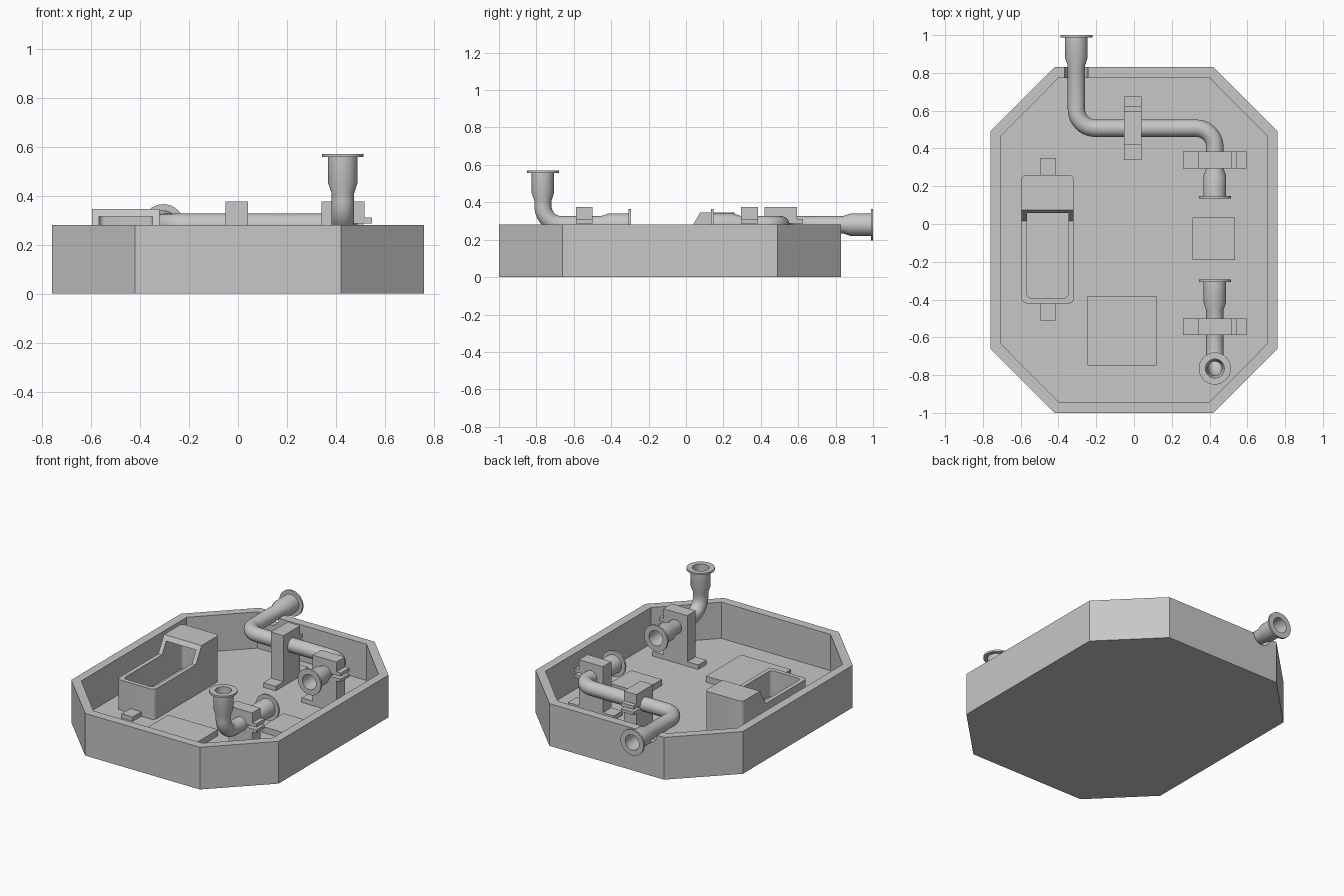
import bpy, bmesh, math
from mathutils import Vector

cube = bpy.data.objects.get("Cube")
if cube:
    bpy.data.objects.remove(cube, do_unlink=True)

grey = bpy.data.materials.new("plain_grey")
grey.use_nodes = True
COLOUR = (0.57, 0.57, 0.57, 1)
grey.diffuse_color = COLOUR
grey.node_tree.nodes["Principled BSDF"].inputs["Base Color"].default_value = COLOUR

FLOOR, RIM, PIPE_Z = 0.04, 0.28, 0.28


def finish(name, bm):
    bmesh.ops.recalc_face_normals(bm, faces=bm.faces)
    mesh = bpy.data.meshes.new(name)
    bm.to_mesh(mesh)
    bm.free()
    mesh.materials.append(grey)
    obj = bpy.data.objects.new(name, mesh)
    bpy.context.collection.objects.link(obj)
    return obj


def prism(name, outline, axis, low, high, rounding=0):
    """Extrude a 2D outline along an axis, optionally rounding upright edges."""
    place = {"x": lambda a, b, d: (d, a, b),
             "y": lambda a, b, d: (a, d, b),
             "z": lambda a, b, d: (a, b, d)}[axis]
    bm = bmesh.new()
    ends = [[bm.verts.new(place(a, b, d)) for a, b in outline] for d in (low, high)]
    for ring in ends:
        bm.faces.new(ring)
    n = len(outline)
    for i in range(n):
        j = (i + 1) % n
        bm.faces.new((ends[0][i], ends[0][j], ends[1][j], ends[1][i]))
    if rounding:
        bmesh.ops.recalc_face_normals(bm, faces=bm.faces)
        upright = [e for e in bm.edges
                   if abs(e.verts[0].co.z - e.verts[1].co.z) > 0.999 * e.calc_length()]
        bmesh.ops.bevel(bm, geom=upright, offset=rounding, segments=5,
                        profile=0.5, affect="EDGES")
    return finish(name, bm)


def rect(x0, x1, y0, y1):
    return [(x0, y0), (x1, y0), (x1, y1), (x0, y1)]


def cut(obj, *cutters):
    """Subtract the cutters, bake the result and discard the cutters."""
    for c in cutters:
        c.hide_render = True
        mod = obj.modifiers.new("cut", "BOOLEAN")
        mod.operation, mod.solver, mod.object = "DIFFERENCE", "EXACT", c
    deps = bpy.context.evaluated_depsgraph_get()
    mesh = bpy.data.meshes.new_from_object(obj.evaluated_get(deps))
    obj.modifiers.clear()
    obj.data = mesh
    for c in cutters:
        bpy.data.objects.remove(c, do_unlink=True)


def smooth(obj):
    bpy.ops.object.select_all(action="DESELECT")
    obj.select_set(True)
    bpy.context.view_layer.objects.active = obj
    bpy.ops.object.shade_smooth_by_angle(angle=math.radians(30))


def pipe(name, corners, normal, bend=0.1, sides=32):
    """Hollow flanged pipe along a flat path with rounded corners."""
    pts = [Vector(c) for c in corners]
    normal = Vector(normal)
    arcs = []
    for a, b, c in zip(pts, pts[1:], pts[2:]):
        u, v = (b - a).normalized(), (c - b).normalized()
        centre = b - u * bend + v * bend
        for k in range(11):
            t = math.pi / 2 * k / 10
            arcs.append((centre - v * bend * math.cos(t) + u * bend * math.sin(t),
                         u * math.cos(t) + v * math.sin(t)))
    u, v = (pts[1] - pts[0]).normalized(), (pts[-1] - pts[-2]).normalized()

    def stations(fitting, radius):
        start = [(pts[0] + u * d, u, r) for d, r in fitting]
        end = [(pts[-1] - v * d, v, r) for d, r in reversed(fitting)]
        return start + [(p, t, radius) for p, t in arcs] + end

    outside = [(0, 0.085), (0.012, 0.085), (0.012, 0.06), (0.12, 0.06), (0.16, 0.046)]
    bore = [(0, 0.05), (0.11, 0.05), (0.15, 0.037)]
    bm = bmesh.new()
    rings = []
    for p, t, r in stations(outside, 0.046) + stations(bore, 0.037)[::-1]:
        side = t.cross(normal)
        rings.append([bm.verts.new(p + r * (side * math.cos(a) + normal * math.sin(a)))
                      for a in (math.tau * i / sides for i in range(sides))])
    for k, ring in enumerate(rings):
        after = rings[(k + 1) % len(rings)]
        for i in range(sides):
            j = (i + 1) % sides
            bm.faces.new((ring[i], ring[j], after[j], after[i]))
    smooth(finish(name, bm))


# Octagonal tray with a half-round notch in the back wall
def octagon(x, nose, front, back, side_front, side_back):
    half = [(nose, front), (x, side_front), (x, side_back), (nose, back)]
    return half + [(-a, b) for a, b in reversed(half)]


tray = prism("tray", octagon(0.76, 0.42, -1, 0.83, -0.66, 0.49), "z", 0, RIM)
hollow = prism("tray_cutter", octagon(0.703, 0.4, -0.942, 0.773, -0.636, 0.467),
               "z", FLOOR, 0.5)
PORT_X = -0.305
circle = [(PORT_X + 0.062 * math.cos(math.tau * i / 32),
           PIPE_Z + 0.062 * math.sin(math.tau * i / 32)) for i in range(32)]
notch = prism("notch_cutter", circle, "y", 0.7, 0.9)
cut(tray, hollow, notch)

# Tank with a raised hood, an open trough and two floor tabs
tank = prism("tank", [(-0.42, FLOOR), (0.26, FLOOR), (0.26, 0.345), (0.075, 0.345),
                      (0.015, 0.24), (-0.42, 0.24)], "x", -0.595, -0.32, 0.025)
trough = prism("trough_cutter", rect(-0.567, -0.348, -0.392, 0.23), "z",
               0.07, 0.315, 0.025)
cut(tank, trough)
smooth(tank)
for name, y in (("tank_front_tab", -0.51), ("tank_back_tab", 0.26)):
    prism(name, rect(-0.495, -0.415, y, y + 0.09), "z", FLOOR, 0.07)

# Raised floor pads
prism("large_pad", rect(-0.245, 0.12, -0.75, -0.38), "z", FLOOR, 0.08)
prism("small_pad", rect(0.31, 0.535, -0.19, 0.035), "z", FLOOR, 0.08)


# Pipe clamps: footed block with a split clamping ear on one side
def clamp(name, axis, centre, low, high):
    ear = [(0.168, FLOOR), (0.168, 0.07), (0.0875, 0.07), (0.0875, 0.25), (0.118, 0.25),
           (0.118, 0.27), (0.03, 0.27), (0.03, 0.287), (0.118, 0.287), (0.118, 0.31),
           (0.0875, 0.31), (0.0875, 0.375)]
    plain = [(-0.0875, 0.375), (-0.0875, 0.07), (-0.168, 0.07), (-0.168, FLOOR)]
    prism(name, [(centre + a, z) for a, z in ear + plain], axis, low, high)


clamp("back_clamp", "x", 0.507, -0.052, 0.04)
clamp("middle_clamp", "y", 0.428, 0.295, 0.385)
clamp("front_clamp", "y", 0.428, -0.587, -0.5)

# Pipes
pipe("back_pipe", [(PORT_X, 1, PIPE_Z), (PORT_X, 0.507, PIPE_Z),
                   (0.428, 0.507, PIPE_Z), (0.428, 0.135, PIPE_Z)], (0, 0, 1))
pipe("front_pipe", [(0.428, -0.295, PIPE_Z), (0.428, -0.765, PIPE_Z),
                    (0.428, -0.765, 0.57)], (1, 0, 0))
